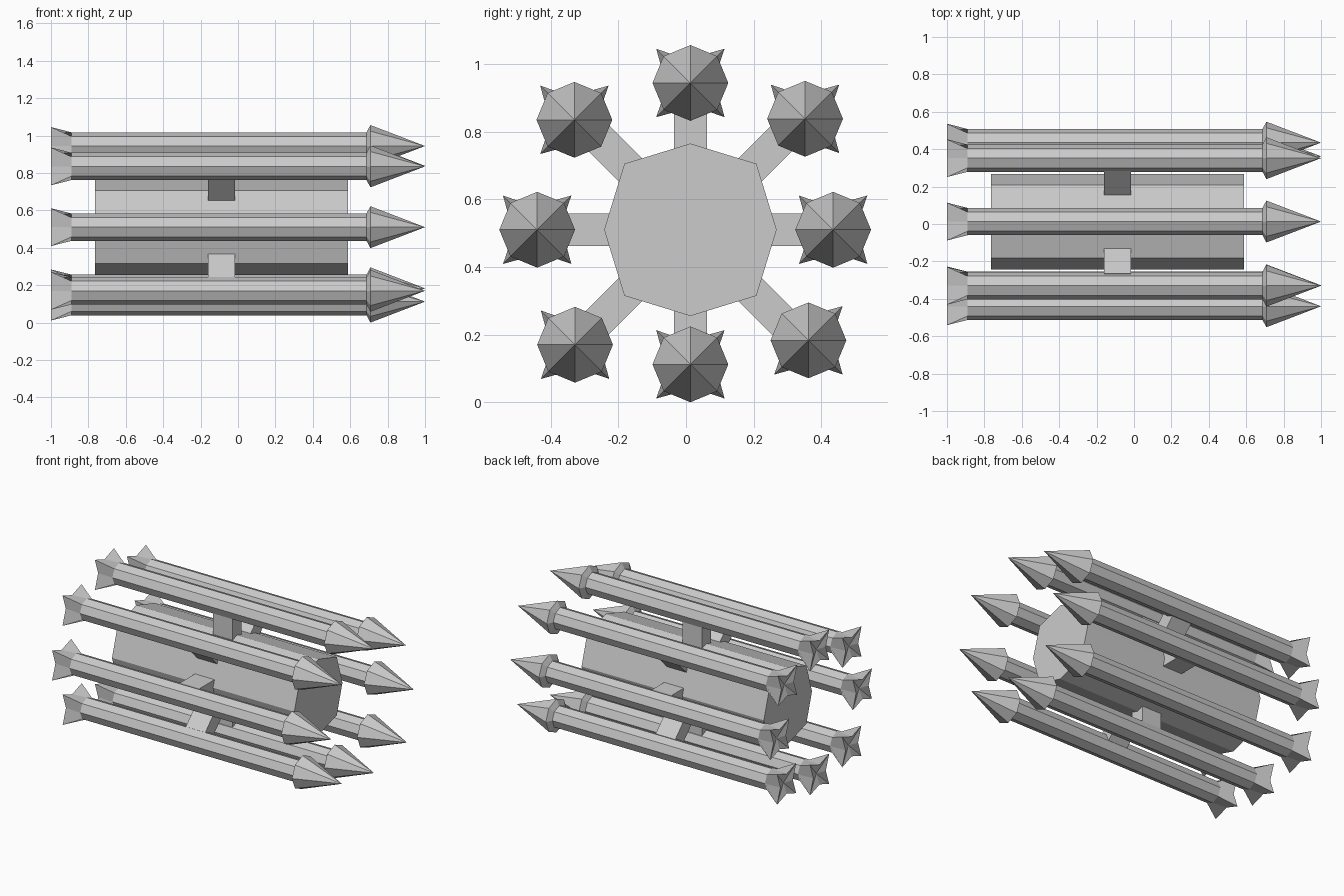
import bpy, bmesh, math
from mathutils import Matrix, Vector

if "Cube" in bpy.data.objects:
    bpy.data.objects.remove(bpy.data.objects["Cube"])

CY, CZ = 0.013, 0.51  # axis of the rack


def ring(bm, x, r_axis, r_diag, cy=0.0, cz=0.0):
    """Eight-sided ring around the x axis; corners alternate between two radii."""
    verts = []
    for i in range(8):
        a = i * math.pi / 4
        r = r_diag if i % 2 else r_axis
        verts.append(bm.verts.new((x, cy + r * math.cos(a), cz + r * math.sin(a))))
    return verts


def bridge(bm, a, b):
    for i in range(8):
        j = (i + 1) % 8
        bm.faces.new((a[i], a[j], b[j], b[i]))


def fan(bm, verts, tip):
    t = bm.verts.new(tip)
    for i in range(8):
        bm.faces.new((verts[i], verts[(i + 1) % 8], t))


def finish(bm, name):
    bmesh.ops.recalc_face_normals(bm, faces=bm.faces[:])
    mesh = bpy.data.meshes.new(name)
    bm.to_mesh(mesh)
    bm.free()
    obj = bpy.data.objects.new(name, mesh)
    bpy.context.collection.objects.link(obj)
    return obj


# Central octagonal drum
bm = bmesh.new()
back = ring(bm, -0.765, 0.255, 0.276, CY, CZ)
front = ring(bm, 0.587, 0.255, 0.276, CY, CZ)
bridge(bm, back, front)
bm.faces.new(back)
bm.faces.new(front)
finish(bm, "central_drum")

# Rocket: flared four-point tail, octagonal tube, collar and pointed nose
bm = bmesh.new()
sections = [(-1.0, 0.066, 0.143), (-0.89, 0.073, 0.073), (0.687, 0.073, 0.073),
            (0.708, 0.112, 0.112)]
rings = [ring(bm, *s) for s in sections]
for a, b in zip(rings, rings[1:]):
    bridge(bm, a, b)
fan(bm, rings[-1], (1.0, 0, 0))
fan(bm, rings[0], (-0.975, 0, 0))
rocket = finish(bm, "rocket_1")

spots = [(0.435, 0.51), (0.352, 0.838), (0.013, 0.944), (-0.33, 0.835),
         (-0.44, 0.51), (-0.328, 0.17), (0.013, 0.112), (0.362, 0.183)]
for i, (y, z) in enumerate(spots):
    obj = rocket
    if i:
        obj = bpy.data.objects.new(f"rocket_{i + 1}", rocket.data)
        bpy.context.collection.objects.link(obj)
    obj.location = (0, y, z)

    # Strut from the drum to this rocket
    reach = (Vector((y, z)) - Vector((CY, CZ))).length - 0.03
    inner = 0.2
    bm = bmesh.new()
    bmesh.ops.create_cube(bm, size=1.0)
    bm.transform(Matrix.Translation((-0.088, CY, CZ))
                 @ Matrix.Rotation(i * math.pi / 4, 4, 'X')
                 @ Matrix.Translation((0, (inner + reach) / 2, 0))
                 @ Matrix.Diagonal((0.145, reach - inner, 0.097, 1)))
    finish(bm, f"strut_{i + 1}")
